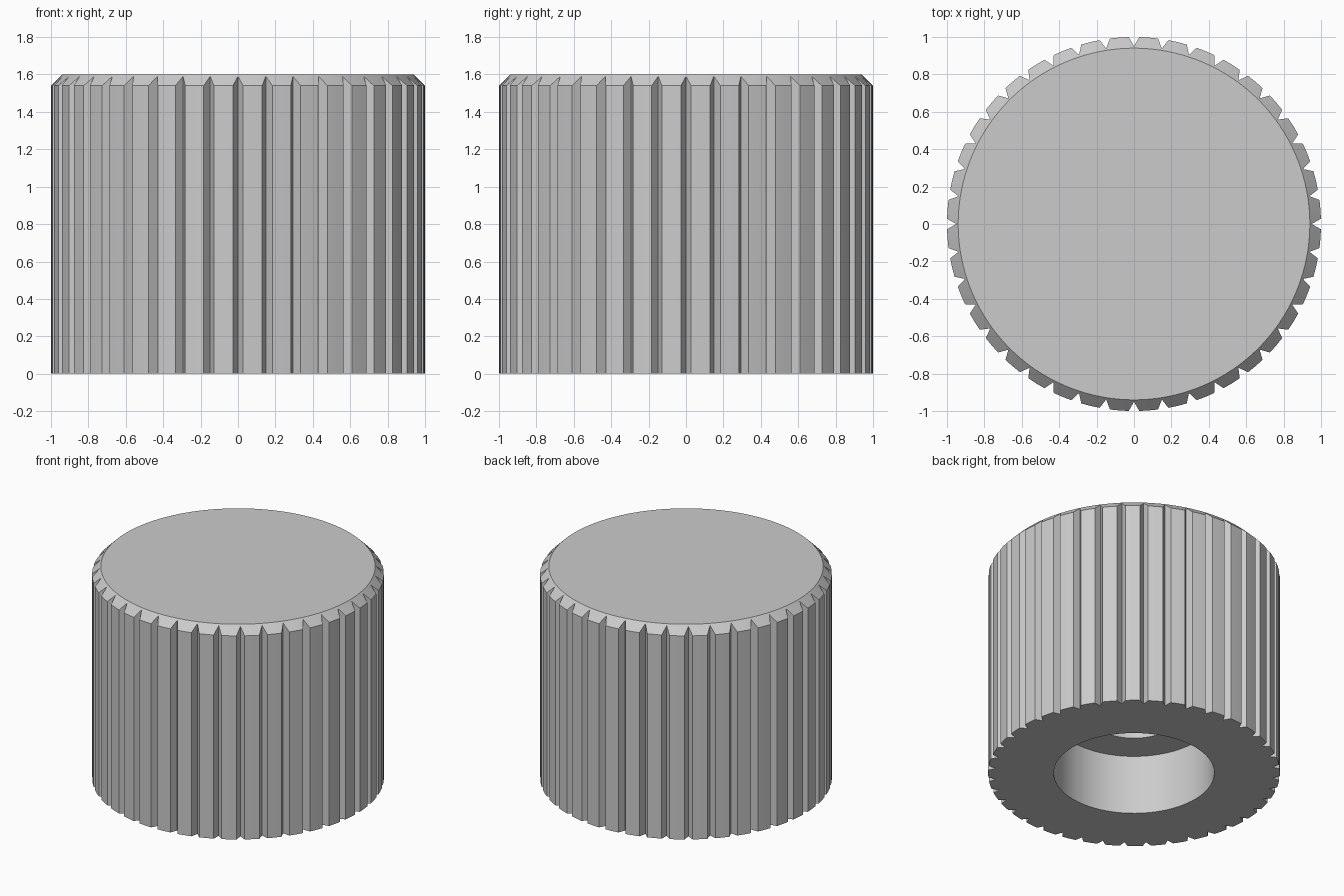
import bpy, bmesh
from math import sin, cos, radians

if "Cube" in bpy.data.objects:
    bpy.data.objects.remove(bpy.data.objects["Cube"])

GROOVES = 40
STEP = 360 / GROOVES
HEIGHT, TOP_R, GROOVE_R = 1.6, 0.94, 0.95
OFFSETS = (0, 1.6, STEP / 2, STEP - 1.6)   # groove bottom, then three points on the rib

columns = [(g * STEP + o, o == 0) for g in range(GROOVES) for o in OFFSETS]


def add_ring(bm, radius, z):
    """Ring of vertices; radius and z are functions of 'is this a groove column'."""
    return [bm.verts.new((radius(c) * cos(radians(a)), radius(c) * sin(radians(a)), z(c)))
            for a, c in columns]


def outer(groove):
    return GROOVE_R if groove else 1.0


def chamfer_z(groove):
    return HEIGHT + TOP_R - outer(groove)


def circle(value):
    return lambda groove: value


# Ring sequence: top edge, chamfer, ribbed wall, underside, stepped bore
bm = bmesh.new()
rings = [add_ring(bm, circle(TOP_R), circle(HEIGHT)),
         add_ring(bm, outer, chamfer_z),
         add_ring(bm, outer, circle(0))]
for r, z in ((0.55, 0), (0.55, 0.45), (0.3, 0.45), (0.3, 1.3)):
    rings.append(add_ring(bm, circle(r), circle(z)))

for upper, lower in zip(rings, rings[1:]):
    for i in range(len(columns)):
        j = (i + 1) % len(columns)
        bm.faces.new((upper[i], lower[i], lower[j], upper[j]))
bm.faces.new(rings[0])               # top cap
bm.faces.new(rings[-1][::-1])        # end of the bore
bmesh.ops.recalc_face_normals(bm, faces=bm.faces)

mesh = bpy.data.meshes.new("ribbed_knob")
bm.to_mesh(mesh)
bm.free()
knob = bpy.data.objects.new("ribbed_knob", mesh)
bpy.context.collection.objects.link(knob)

# Plain grey material
grey = bpy.data.materials.new("light_grey")
grey.use_nodes = True
grey.diffuse_color = (0.6, 0.6, 0.6, 1)
grey.node_tree.nodes["Principled BSDF"].inputs["Base Color"].default_value = (0.6, 0.6, 0.6, 1)
mesh.materials.append(grey)

# Round bore and ribs shaded smooth, edges kept crisp
bpy.ops.object.select_all(action='DESELECT')
knob.select_set(True)
bpy.context.view_layer.objects.active = knob
bpy.ops.object.shade_smooth_by_angle(angle=radians(25))
